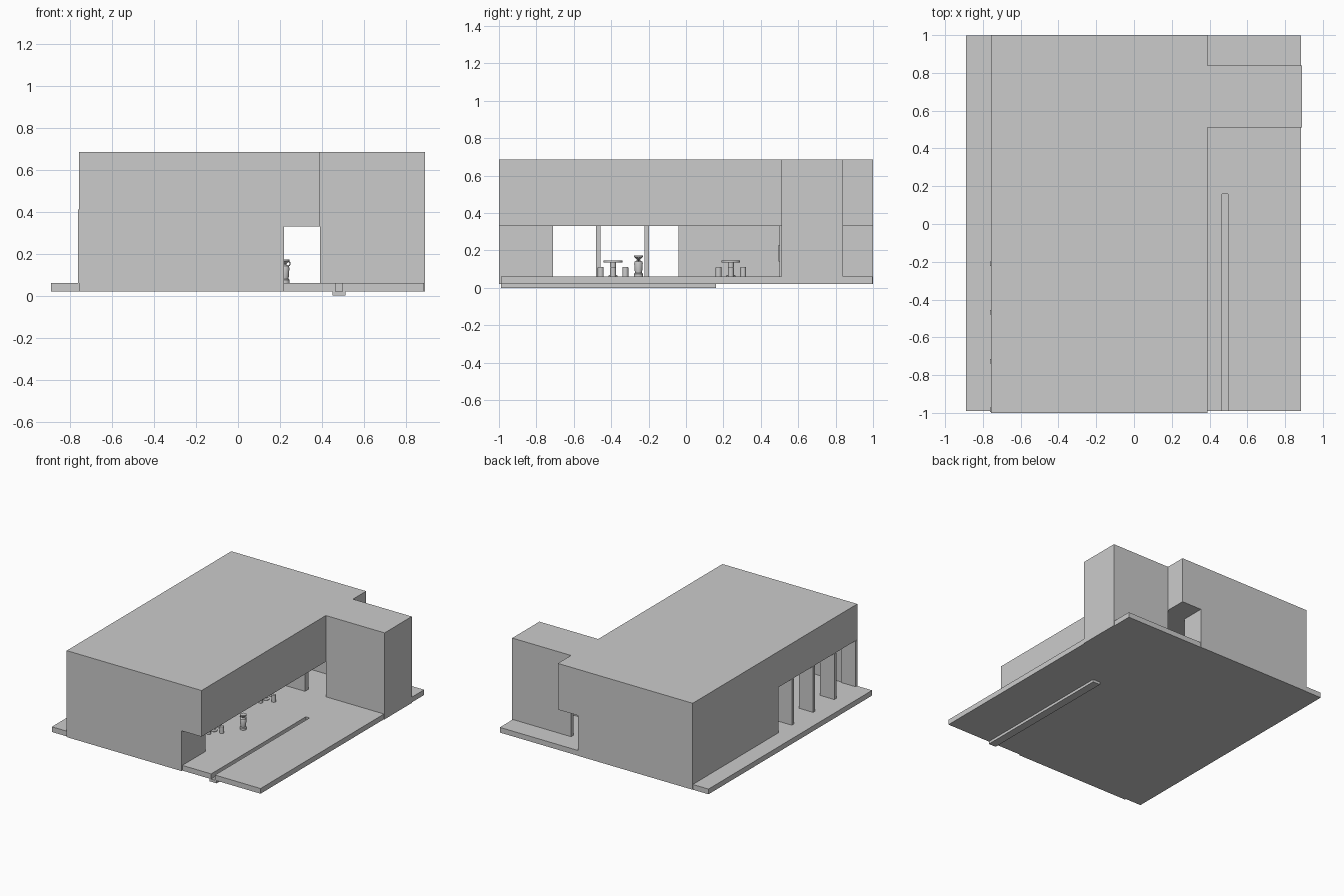
import bpy, bmesh, math

if "Cube" in bpy.data.objects:
    bpy.data.objects.remove(bpy.data.objects["Cube"])


def box(name, x0, x1, y0, y1, z0, z1):
    """Axis-aligned box from its limits."""
    bm = bmesh.new()
    bmesh.ops.create_cube(bm, size=1)
    for v in bm.verts:
        v.co = ((x0 + x1) / 2 + v.co.x * (x1 - x0),
                (y0 + y1) / 2 + v.co.y * (y1 - y0),
                (z0 + z1) / 2 + v.co.z * (z1 - z0))
    me = bpy.data.meshes.new(name)
    bm.to_mesh(me)
    bm.free()
    ob = bpy.data.objects.new(name, me)
    bpy.context.collection.objects.link(ob)
    return ob


def cut(ob, *limits):
    """Cut a box-shaped opening out of an object."""
    cutter = box("cutter", *limits)
    cutter.hide_render = True
    mod = ob.modifiers.new("opening", 'BOOLEAN')
    mod.operation = 'DIFFERENCE'
    mod.solver = 'EXACT'
    mod.object = cutter
    bpy.context.view_layer.objects.active = ob
    bpy.ops.object.modifier_apply(modifier=mod.name)
    bpy.data.objects.remove(cutter)


def lathe(name, profile, x, y, n=24):
    """Turned solid from (radius, z) points."""
    bm = bmesh.new()
    rings = [[bm.verts.new((x + r * math.cos(2 * math.pi * i / n),
                            y + r * math.sin(2 * math.pi * i / n), z))
              for i in range(n)] for r, z in profile]
    for a, b in zip(rings, rings[1:]):
        for i in range(n):
            j = (i + 1) % n
            bm.faces.new((a[i], a[j], b[j], b[i]))
    bm.faces.new(rings[0][::-1])
    bm.faces.new(rings[-1])
    me = bpy.data.meshes.new(name)
    bm.to_mesh(me)
    bm.free()
    ob = bpy.data.objects.new(name, me)
    bpy.context.collection.objects.link(ob)
    bpy.ops.object.select_all(action='DESELECT')
    ob.select_set(True)
    bpy.context.view_layer.objects.active = ob
    bpy.ops.object.shade_smooth_by_angle()
    return ob


FLOOR = 0.06

# Ground slab with a slot, and the drain trough below it
slab = box("ground_slab", -0.89, 0.885, -0.99, 0.998, 0.02, FLOOR)
cut(slab, 0.465, 0.497, -1.1, 0.16, 0.0, 0.1)
box("drain_trough", 0.45, 0.512, -0.99, 0.16, 0.0, 0.02)

# Main building: covered passage, open hall and rear lobby cut from one block
hall = box("main_building", -0.757, 0.39, -1.0, 1.0, 0.02, 0.685)
cut(hall, 0.22, 0.5, -1.1, 1.1, -0.1, 0.33)            # passage
cut(hall, -0.64, 0.195, -0.98, 0.50, 0.055, 0.41)      # hall interior
cut(hall, -0.9, -0.6, -0.98, -0.04, 0.055, 0.41)       # left window wall
cut(hall, 0.1, 0.3, -0.71, 0.50, 0.055, 0.33)          # right side opening
cut(hall, -0.2, 0.3, 0.54, 0.82, 0.055, 0.33)          # lobby doorway

# Tower, hollow at ground level and open to the passage
tower = box("side_tower", 0.39, 0.89, 0.51, 0.84, 0.02, 0.685)
cut(tower, 0.3, 0.86, 0.54, 0.81, 0.055, 0.33)

# Upright fins in the left window wall
for i in range(4):
    y = -0.21 - 0.258 * i
    box("window_fin", -0.762, -0.64, y - 0.012, y + 0.012, FLOOR, 0.41)

# Wall panel inside the hall
box("wall_panel", -0.35, -0.1, 0.495, 0.502, 0.14, 0.23)

# Round tables, each with four stools
for ty in (-0.39, 0.24):
    tx = 0.07
    lathe("round_table", [(0.025, FLOOR), (0.025, 0.065), (0.009, 0.07),
                          (0.009, 0.11), (0.016, 0.112), (0.016, 0.134),
                          (0.05, 0.134), (0.05, 0.146)], tx, ty)
    for k in range(4):
        a = k * math.pi / 2
        lathe("stool", [(0.016, FLOOR), (0.016, 0.108), (0.014, 0.111)],
              tx + 0.066 * math.cos(a), ty + 0.066 * math.sin(a))

# Standing urn with side handles beside the opening
ux, uy = 0.222, -0.254
lathe("urn", [(0.024, FLOOR), (0.024, 0.075), (0.018, 0.08), (0.02, 0.09),
              (0.023, 0.13), (0.02, 0.14), (0.009, 0.147), (0.009, 0.152),
              (0.024, 0.165), (0.024, 0.173)], ux, uy)
for s in (-1, 1):
    bpy.ops.mesh.primitive_torus_add(
        location=(ux + s * 0.015, uy, 0.152), rotation=(math.pi / 2, 0, 0),
        major_radius=0.011, minor_radius=0.003,
        major_segments=16, minor_segments=8)
    bpy.context.object.name = "urn_handle"
    bpy.ops.object.shade_smooth_by_angle()
